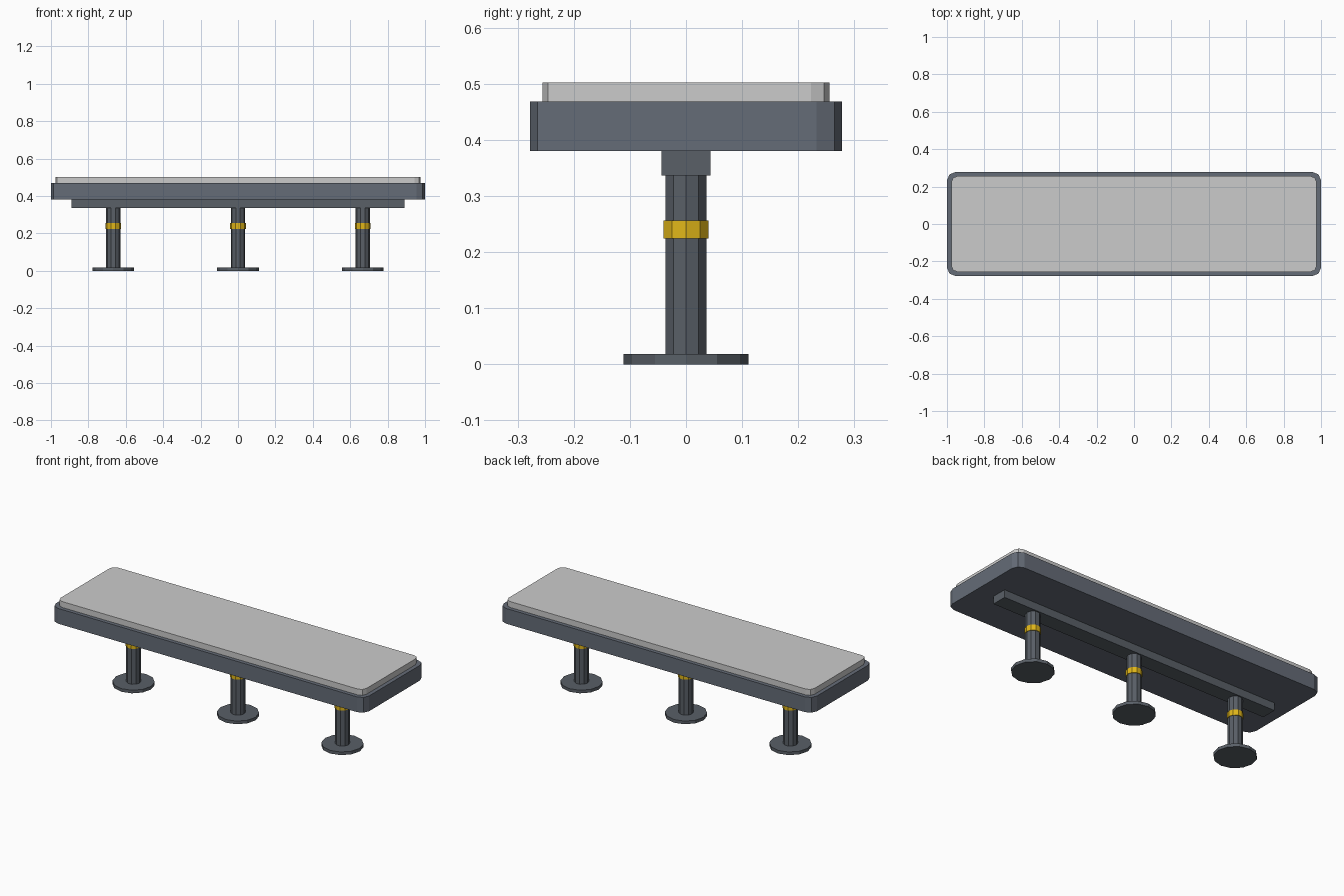
import bpy, bmesh
from math import pi, sin, cos

if "Cube" in bpy.data.objects:
    bpy.data.objects.remove(bpy.data.objects["Cube"])


def material(name, rgb):
    m = bpy.data.materials.new(name)
    m.diffuse_color = (*rgb, 1)
    m.use_nodes = True
    m.node_tree.nodes["Principled BSDF"].inputs["Base Color"].default_value = m.diffuse_color
    return m


SLATE = material("slate", (0.13, 0.15, 0.185))
STEEL = material("dark_steel", (0.10, 0.115, 0.135))
PALE = material("pale_grey", (0.52, 0.53, 0.54))
YELLOW = material("yellow", (0.75, 0.47, 0.01))


def prism(name, outline, z0, z1, mat, x=0):
    """Extrude a flat outline from z0 up to z1."""
    bm = bmesh.new()
    face = bm.faces.new([bm.verts.new((px, py, z0)) for px, py in outline])
    ext = bmesh.ops.extrude_face_region(bm, geom=[face])
    top = [v for v in ext["geom"] if isinstance(v, bmesh.types.BMVert)]
    bmesh.ops.translate(bm, verts=top, vec=(0, 0, z1 - z0))
    bmesh.ops.recalc_face_normals(bm, faces=bm.faces)
    mesh = bpy.data.meshes.new(name)
    bm.to_mesh(mesh)
    bm.free()
    mesh.materials.append(mat)
    obj = bpy.data.objects.new(name, mesh)
    obj.location.x = x
    bpy.context.collection.objects.link(obj)
    return obj


def rounded_rect(hx, hy, r, segments=2):
    pts = []
    for i, (sx, sy) in enumerate([(1, 1), (-1, 1), (-1, -1), (1, -1)]):
        for k in range(segments + 1):
            a = pi / 2 * (i + k / segments)
            pts.append((sx * (hx - r) + r * cos(a), sy * (hy - r) + r * sin(a)))
    return pts


def polygon(r, sides):
    return [(r * cos(2 * pi * k / sides), r * sin(2 * pi * k / sides)) for k in range(sides)]


# Seat slab, inset top pad and the rail beneath
prism("seat_slab", rounded_rect(1.0, 0.278, 0.045), 0.38, 0.468, SLATE)
prism("seat_pad", rounded_rect(0.977, 0.256, 0.033), 0.468, 0.502, PALE)
prism("support_rail", [(-0.89, -0.044), (0.89, -0.044), (0.89, 0.044), (-0.89, 0.044)],
      0.336, 0.38, STEEL)

# Three pedestals: foot disc, post and yellow band
for side, x in (("left", -0.667), ("middle", 0), ("right", 0.667)):
    prism(side + "_foot", polygon(0.111, 12), 0, 0.018, STEEL, x)
    prism(side + "_post", polygon(0.0385, 10), 0.018, 0.336, STEEL, x)
    prism(side + "_band", polygon(0.042, 10), 0.224, 0.256, YELLOW, x)
